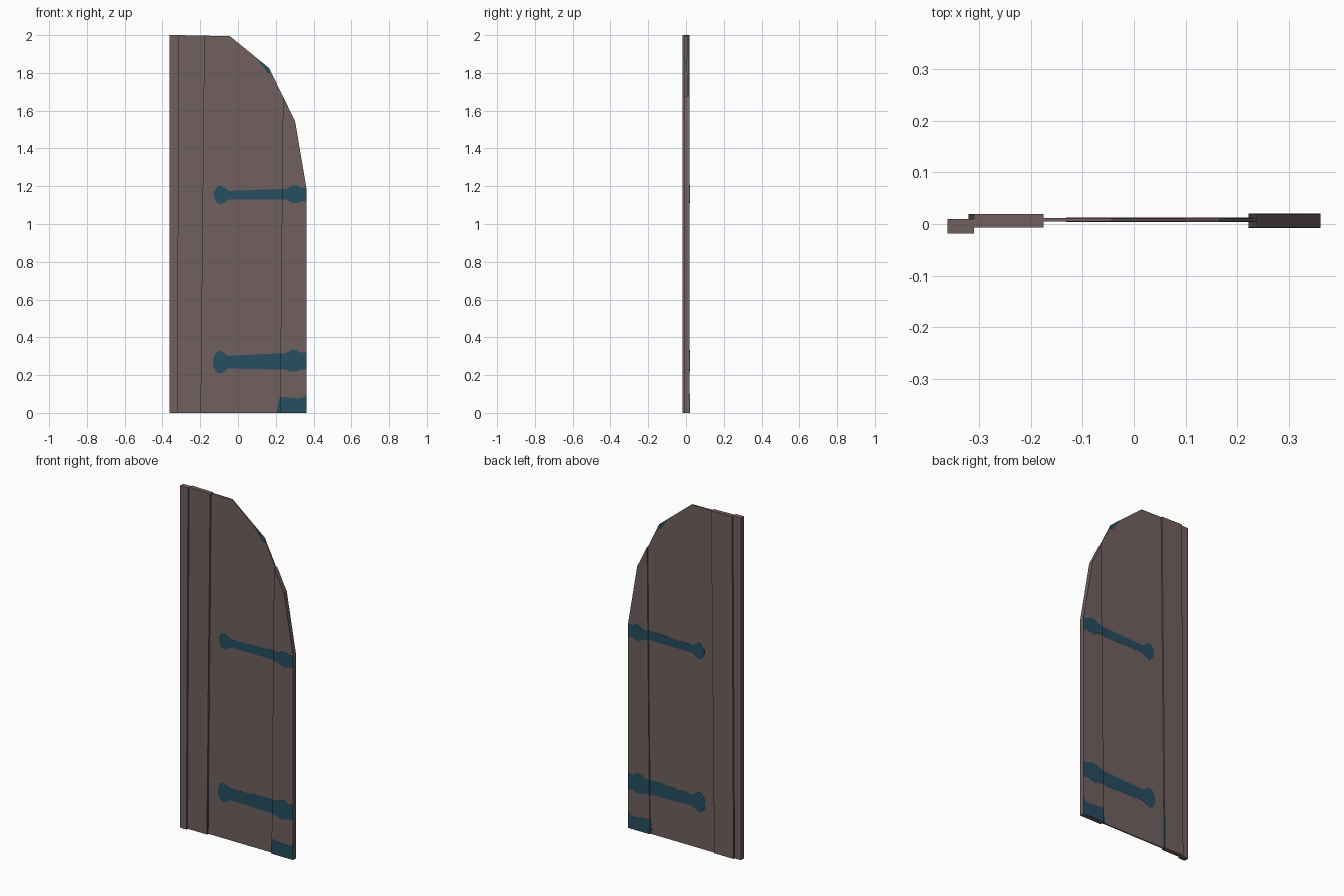
import bpy, bmesh
from mathutils import Vector

if "Cube" in bpy.data.objects:
    bpy.data.objects.remove(bpy.data.objects["Cube"])


def material(name, rgb):
    m = bpy.data.materials.new(name)
    m.diffuse_color = (*rgb, 1.0)
    m.use_nodes = True
    m.node_tree.nodes["Principled BSDF"].inputs["Base Color"].default_value = m.diffuse_color
    return m


WOOD = material("brown_wood", (0.168, 0.115, 0.118))
IRON = material("teal_iron", (0.019, 0.077, 0.115))


def finish(bm, name, mats):
    bmesh.ops.recalc_face_normals(bm, faces=bm.faces[:])
    me = bpy.data.meshes.new(name)
    bm.to_mesh(me)
    bm.free()
    for m in mats:
        me.materials.append(m)
    ob = bpy.data.objects.new(name, me)
    bpy.context.scene.collection.objects.link(ob)
    return ob


def prism(bm, outline, y0, y1):
    """Extrude an (x, z) outline from y0 to y1."""
    face = bm.faces.new([bm.verts.new((x, y0, z)) for x, z in outline])
    new = bmesh.ops.extrude_face_region(bm, geom=[face])["geom"]
    bmesh.ops.translate(bm, vec=(0, y1 - y0, 0),
                        verts=[g for g in new if isinstance(g, bmesh.types.BMVert)])


def plank(name, outline, y0, y1, stain=0.0):
    bm = bmesh.new()
    prism(bm, outline, y0, y1)
    bmesh.ops.recalc_face_normals(bm, faces=bm.faces[:])
    if stain:  # lower part of the seam sides shows the iron colour
        bmesh.ops.bisect_plane(bm, geom=bm.verts[:] + bm.edges[:] + bm.faces[:],
                               plane_co=(0, 0, stain), plane_no=(0, 0, 1))
        for f in bm.faces:
            if abs(f.normal.x) > 0.9 and f.calc_center_median().z < stain:
                f.material_index = 1
    return finish(bm, name, [WOOD, IRON])


# Front and back depth of each plank
OUTER_Y = (-0.007, 0.0195)
MID_Y = (0.0045, 0.012)

# Four planks with slightly leaning seams and an arched top
plank("edge_plank", [(-0.362, 0), (-0.321, 0), (-0.311, 2), (-0.362, 2)],
      -0.0185, 0.010)
plank("narrow_plank", [(-0.321, 0), (-0.196, 0), (-0.176, 1.997), (-0.311, 2)],
      *OUTER_Y, stain=0.3)
plank("wide_plank", [(-0.196, 0), (0.222, 0), (0.238, 1.675), (0.165, 1.825),
                     (-0.043, 1.995), (-0.176, 1.997)], *MID_Y)
plank("hinge_plank", [(0.222, 0), (0.362, 0), (0.362, 1.19), (0.302, 1.545),
                      (0.238, 1.675)], *OUTER_Y)


def split(stations, seam):
    """Divide (x, low, high) stations at the seam into left and right lists."""
    left = [s for s in stations if s[0] < seam]
    right = [s for s in stations if s[0] > seam]
    a, b = Vector(left[-1]), Vector(right[0])
    cut = tuple(a.lerp(b, (seam - a.x) / (b.x - a.x)))
    return left + [cut], [cut] + right


def plates(name, outline, depth):
    """Thin plate on both the front and the back of a plank."""
    for side, y, out in (("front", depth[0], -0.0008), ("back", depth[1], 0.0008)):
        bm = bmesh.new()
        prism(bm, outline, y, y + out)
        finish(bm, f"{name}_{side}", [IRON])


def fitting(name, stations, seam):
    for part, st, depth in zip(("inner", "outer"), split(stations, seam), (MID_Y, OUTER_Y)):
        outline = [(x, lo) for x, lo, hi in st] + [(x, hi) for x, lo, hi in reversed(st)]
        plates(f"{name}_{part}", outline, depth)


# Strap hinges with a knob end and a bulge near the hinge side
fitting("upper_strap", [(-0.127, 1.14, 1.17), (-0.11, 1.112, 1.196), (-0.09, 1.105, 1.204),
                        (-0.072, 1.113, 1.192), (-0.05, 1.13, 1.175), (0.20, 1.13, 1.185),
                        (0.26, 1.128, 1.187), (0.285, 1.113, 1.203), (0.31, 1.11, 1.206),
                        (0.335, 1.12, 1.193), (0.362, 1.12, 1.191)], 0.233)
fitting("lower_strap", [(-0.132, 0.25, 0.285), (-0.117, 0.218, 0.32), (-0.095, 0.208, 0.329),
                        (-0.075, 0.218, 0.318), (-0.055, 0.235, 0.302), (0.20, 0.23, 0.314),
                        (0.25, 0.23, 0.316), (0.28, 0.218, 0.332), (0.305, 0.218, 0.334),
                        (0.33, 0.23, 0.32), (0.362, 0.23, 0.32)], 0.2245)

# Corner plate at the bottom and sliver on the arch
fitting("corner_plate", [(0.207, 0, 0.01), (0.215, 0, 0.07), (0.23, 0, 0.086),
                         (0.32, 0, 0.076), (0.345, 0, 0.08), (0.362, 0, 0.1)], 0.2225)
plates("arch_plate", [(0.10, 1.878), (0.135, 1.83), (0.155, 1.80), (0.176, 1.80),
                      (0.165, 1.825)], MID_Y)
